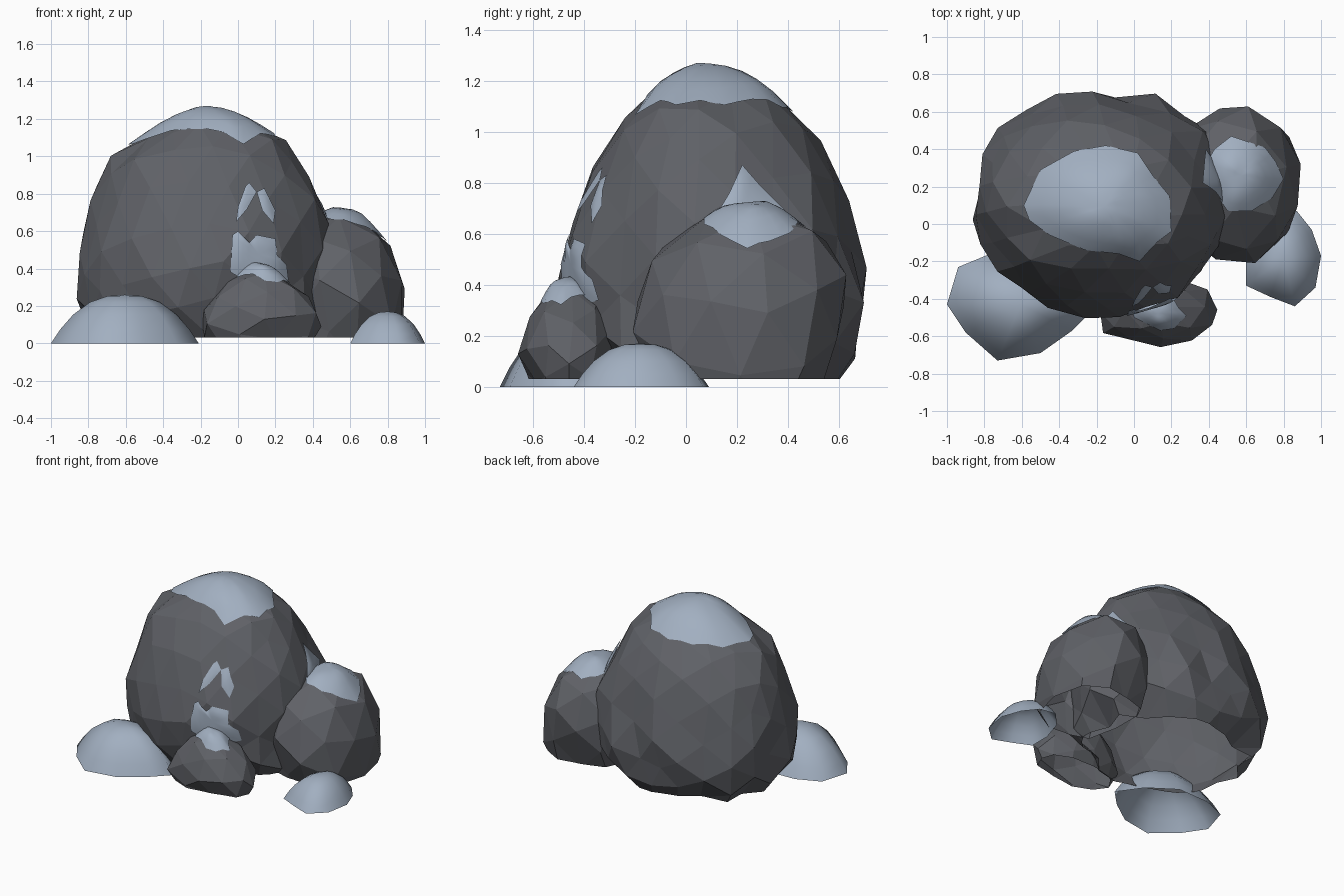
import bpy, bmesh, math
from mathutils import Vector, Euler, noise
from mathutils.bvhtree import BVHTree

if "Cube" in bpy.data.objects:
    bpy.data.objects.remove(bpy.data.objects["Cube"])


def material(name, colour):
    m = bpy.data.materials.new(name)
    m.diffuse_color = colour
    m.use_nodes = True
    m.node_tree.nodes["Principled BSDF"].inputs["Base Color"].default_value = m.diffuse_color
    return m


STONE = material("dark_stone", (0.115, 0.12, 0.135, 1))
SNOW = material("snow", (0.36, 0.43, 0.53, 1))


def add_object(name, bm, mat, smooth):
    bmesh.ops.recalc_face_normals(bm, faces=bm.faces)
    for f in bm.faces:
        f.smooth = smooth
    me = bpy.data.meshes.new(name)
    bm.to_mesh(me)
    me.materials.append(mat)
    ob = bpy.data.objects.new(name, me)
    bpy.context.collection.objects.link(ob)
    return ob


# Extents (x min, x max, y min, y max) of a boulder at height z
def extents(table, z):
    if z <= table[0][0]:
        return table[0][1:]
    for a, b in zip(table, table[1:]):
        if z <= b[0]:
            t = (z - a[0]) / (b[0] - a[0])
            return [p + (q - p) * t for p, q in zip(a[1:], b[1:])]
    return table[-1][1:]


# Faceted boulder, open underneath, following a table of extents by height;
# returns a tree for laying snow on it
def rock(name, table, subdiv, waist, plan, rough, seed):
    bm = bmesh.new()
    bmesh.ops.create_icosphere(bm, subdivisions=subdiv, radius=1)
    turn = Euler((seed, seed * 2.3, seed * 0.7)).to_matrix()
    bottom, top = table[0][0], table[-1][0]
    for v in bm.verts:
        d = turn @ v.co
        r = max(math.hypot(d.x, d.y), 1e-6)
        k = (abs(d.x / r) ** plan + abs(d.y / r) ** plan) ** (-1 / plan)
        h = d.z / (r ** 2.3 + abs(d.z) ** 2.3) ** (1 / 2.3)
        z = waist + h * ((top - waist) if h > 0 else (waist - bottom) * 2.2)
        x0, x1, y0, y1 = extents(table, z)
        k *= 1 + rough * noise.noise(d * 3.1 + Vector((seed * 9, 0, 4)))
        if z < bottom:
            k *= 0.8
        v.co = ((x0 + x1) / 2 + d.x / r * k * (x1 - x0) / 2,
                (y0 + y1) / 2 + d.y / r * k * (y1 - y0) / 2, z)
    bmesh.ops.bisect_plane(bm, geom=bm.verts[:] + bm.edges[:] + bm.faces[:],
                           plane_co=(0, 0, bottom), plane_no=(0, 0, 1), clear_inner=True)
    add_object(name, bm, STONE, False)
    tree = BVHTree.FromBMesh(bm)
    bm.free()
    return tree


# View planes used to place snow outlines: (horizontal, vertical, towards the viewer)
TOP = Vector((1, 0, 0)), Vector((0, 1, 0)), Vector((0, 0, 1))
FRONT = Vector((1, 0, 0)), Vector((0, 0, 1)), Vector((0, -1, 0))
RIGHT = Vector((0, 1, 0)), Vector((0, 0, 1)), Vector((1, 0, 0))


# Snow sheet with a ragged outline, projected onto a rock and swelling in the middle
def snow_patch(name, tree, view, outline, thick, rings=5):
    u, v, n = view
    pts = [Vector(p) for p in outline]
    edge = []
    for a, b in zip(pts, pts[1:] + pts[:1]):
        edge += [a, (a + b) / 2]
    mid = sum(pts, Vector((0, 0))) / len(pts)

    def drop(p, t):
        base = u * p.x + v * p.y
        hit = tree.ray_cast(base + n * 3, -n)[0]
        if hit is None:
            hit = tree.find_nearest(base + n * 0.3)[0]
        return hit + n * (0.01 + thick * (1 - t ** 3))

    bm = bmesh.new()
    centre = bm.verts.new(drop(mid, 0))
    rows = [[bm.verts.new(drop(mid.lerp(e, j / rings), j / rings)) for e in edge]
            for j in range(1, rings + 1)]
    for i in range(len(edge)):
        k = (i + 1) % len(edge)
        bm.faces.new((centre, rows[0][i], rows[0][k]))
        for r0, r1 in zip(rows, rows[1:]):
            bm.faces.new((r0[i], r1[i], r1[k], r0[k]))
    inner = [w for row in rows[:-1] for w in row] + [centre]
    bmesh.ops.smooth_vert(bm, verts=inner, factor=0.5, use_axis_x=True, use_axis_y=True, use_axis_z=True)
    add_object(name, bm, SNOW, True)
    bm.free()


# Low smooth drift lying on the ground, open underneath, with an uneven plan outline
def mound(name, centre, height, outline):
    bm = bmesh.new()
    c, n = Vector(centre), len(outline)
    rows = []
    for t in (1, 0.87, 0.7, 0.47, 0.23):
        flat = [c.lerp(Vector(p), t) for p in outline]
        rows.append([bm.verts.new((p.x, p.y, height * (1 - t ** 2.5))) for p in flat])
    tip = bm.verts.new((c.x, c.y, height))
    for i in range(n):
        k = (i + 1) % n
        for a, b in zip(rows, rows[1:]):
            bm.faces.new((a[i], a[k], b[k], b[i]))
        bm.faces.new((rows[-1][i], rows[-1][k], tip))
    add_object(name, bm, SNOW, True)
    bm.free()


# Boulders
main = rock("main_boulder", [
    (0.03, -0.81, 0.46, -0.41, 0.64), (0.25, -0.86, 0.49, -0.48, 0.7), (0.4, -0.85, 0.51, -0.48, 0.73),
    (0.6, -0.83, 0.52, -0.46, 0.67), (0.8, -0.77, 0.43, -0.4, 0.6), (1.0, -0.67, 0.31, -0.3, 0.5),
    (1.1, -0.5, 0.23, -0.21, 0.41), (1.16, -0.4, 0.1, -0.14, 0.33), (1.21, -0.29, -0.03, -0.04, 0.2),
    (1.235, -0.17, -0.16, 0.07, 0.08)], 3, 0.34, 2.1, 0.1, 1.0)
side = rock("side_boulder", [
    (0.03, 0.24, 0.87, -0.13, 0.59), (0.23, 0.21, 0.9, -0.21, 0.62), (0.45, 0.22, 0.85, -0.16, 0.62),
    (0.58, 0.27, 0.78, -0.08, 0.56), (0.66, 0.35, 0.69, 0.02, 0.48), (0.7, 0.5, 0.56, 0.22, 0.3)],
    2, 0.27, 2.5, 0.1, 2.0)
front = rock("front_boulder", [
    (0.03, -0.19, 0.43, -0.63, -0.3), (0.12, -0.21, 0.46, -0.66, -0.28), (0.2, -0.19, 0.42, -0.64, -0.27),
    (0.28, -0.11, 0.35, -0.62, -0.28), (0.36, -0.01, 0.24, -0.57, -0.33), (0.4, 0.08, 0.12, -0.48, -0.42)],
    2, 0.13, 2.2, 0.1, 3.0)

# Snow caps
snow_patch("main_snow_cap", main, TOP, [
    (-0.59, 0.1), (-0.5, 0.29), (-0.32, 0.39), (-0.15, 0.42), (0.02, 0.38), (0.1, 0.26),
    (0.19, 0.15), (0.2, -0.04), (0.12, -0.1), (0.03, -0.2), (-0.08, -0.16), (-0.26, -0.14),
    (-0.45, -0.06), (-0.56, 0.02)], 0.035)
snow_patch("side_snow_cap", side, TOP, [
    (0.39, 0.33), (0.43, 0.4), (0.52, 0.47), (0.7, 0.41), (0.76, 0.33), (0.8, 0.24), (0.74, 0.14),
    (0.63, 0.07), (0.5, 0.07), (0.44, 0.16), (0.4, 0.24)], 0.03)
snow_patch("front_snow_cap", front, TOP, [
    (-0.02, -0.42), (0.04, -0.39), (0.2, -0.38), (0.24, -0.45), (0.28, -0.49), (0.21, -0.56),
    (0.14, -0.57), (0.08, -0.54), (0.0, -0.5)], 0.03)

# Snow clinging to the main boulder's walls
snow_patch("wall_snow_low", main, FRONT, [
    (-0.04, 0.38), (-0.03, 0.58), (0.0, 0.6), (0.06, 0.54), (0.1, 0.58), (0.2, 0.56),
    (0.21, 0.47), (0.26, 0.42), (0.27, 0.34), (0.1, 0.3)], 0.012)
snow_patch("wall_snow_left_streak", main, FRONT, [
    (-0.01, 0.65), (0.0, 0.73), (0.04, 0.84), (0.06, 0.86), (0.1, 0.81), (0.05, 0.72)], 0.005, 3)
snow_patch("wall_snow_right_streak", main, FRONT, [
    (0.1, 0.81), (0.14, 0.83), (0.2, 0.71), (0.19, 0.64), (0.13, 0.71)], 0.005, 3)
snow_patch("wall_snow_side", main, RIGHT, [
    (0.11, 0.66), (0.17, 0.76), (0.22, 0.87), (0.29, 0.79), (0.4, 0.68), (0.25, 0.62)], 0.012)

# Ground drifts
mound("left_drift", (-0.605, -0.43), 0.26, [
    (-1, -0.43), (-0.9, -0.58), (-0.73, -0.73), (-0.5, -0.69), (-0.33, -0.57), (-0.21, -0.45),
    (-0.33, -0.28), (-0.52, -0.15), (-0.77, -0.16), (-0.94, -0.23)])
mound("right_drift", (0.8, -0.18), 0.17, [
    (1, -0.17), (0.95, -0.03), (0.87, 0.07), (0.75, 0.09), (0.65, -0.02), (0.6, -0.18),
    (0.6, -0.33), (0.73, -0.39), (0.86, -0.44), (0.97, -0.34)])
